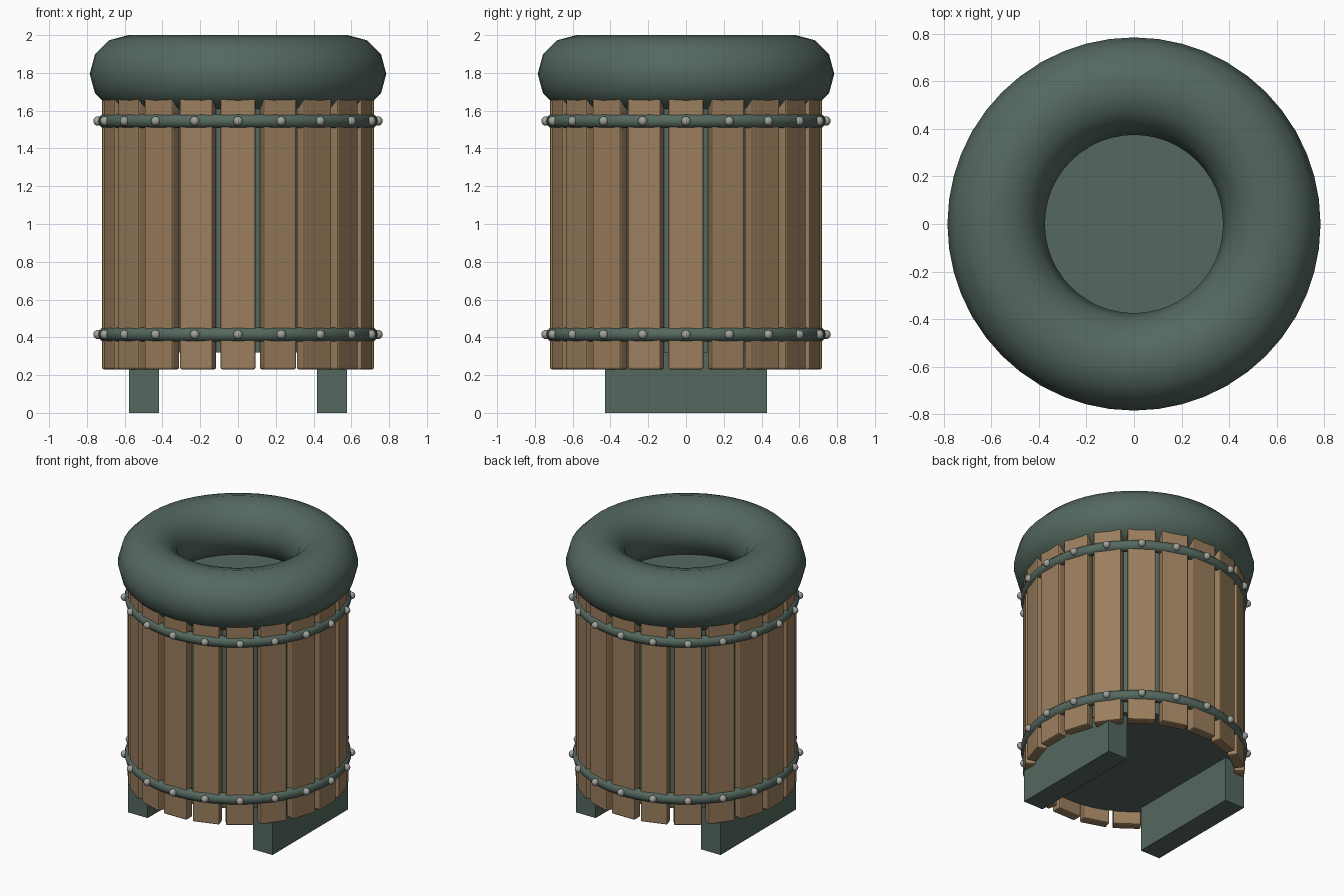
import bpy
from math import pi, cos, sin, radians

if "Cube" in bpy.data.objects:
    bpy.data.objects.remove(bpy.data.objects["Cube"])

SLATS = 20


def material(name, rgb):
    m = bpy.data.materials.new(name)
    m.diffuse_color = (*rgb, 1)
    m.use_nodes = True
    m.node_tree.nodes["Principled BSDF"].inputs["Base Color"].default_value = m.diffuse_color
    return m


green = material("green_paint", (0.09, 0.14, 0.115))
wood = material("wood", (0.33, 0.21, 0.11))
steel = material("steel", (0.36, 0.36, 0.33))


def finish(name, mat, smooth=True):
    ob = bpy.context.object
    ob.name = name
    ob.data.materials.append(mat)
    if smooth:
        bpy.ops.object.shade_smooth_by_angle(angle=radians(40))
    return ob


def ring(name, major, minor, z, minor_segments):
    bpy.ops.mesh.primitive_torus_add(
        major_radius=major, minor_radius=minor, major_segments=48,
        minor_segments=minor_segments, location=(0, 0, z))
    return finish(name, green)


def box(name, size, loc, mat, turn=0, bevel=0):
    bpy.ops.mesh.primitive_cube_add(size=1, location=loc)
    ob = finish(name, mat, smooth=False)
    ob.scale = size
    bpy.ops.object.transform_apply(location=False, rotation=False, scale=True)
    ob.rotation_euler.z = turn
    if bevel:
        mod = ob.modifiers.new("bevel", 'BEVEL')
        mod.width = bevel
        mod.segments = 2
    return ob


# Inner bin and rounded rim
bpy.ops.mesh.primitive_cylinder_add(vertices=48, radius=0.65, depth=1.31,
                                    location=(0, 0, 0.975))
finish("inner_bin", green)
ring("rim", 0.58, 0.205, 1.795, 12)

# Feet
for side, x in (("left", -0.4975), ("right", 0.4975)):
    box(side + "_foot", (0.157, 0.86, 0.33), (x, 0, 0.165), green)

# Wooden slats
for i in range(SLATS):
    a = 2 * pi * i / SLATS
    box(f"slat_{i + 1}", (0.184, 0.07, 1.46),
        (0.684 * cos(a), 0.684 * sin(a), 0.96), wood, a + pi / 2, 0.01)

# Hoops with rivets
for level, z in (("lower", 0.415), ("upper", 1.545)):
    ring(level + "_hoop", 0.703, 0.038, z, 12)
    for i in range(SLATS):
        a = 2 * pi * i / SLATS
        bpy.ops.mesh.primitive_uv_sphere_add(
            segments=12, ring_count=8, radius=0.025,
            location=(0.741 * cos(a), 0.741 * sin(a), z))
        finish(f"{level}_rivet_{i + 1}", steel)
